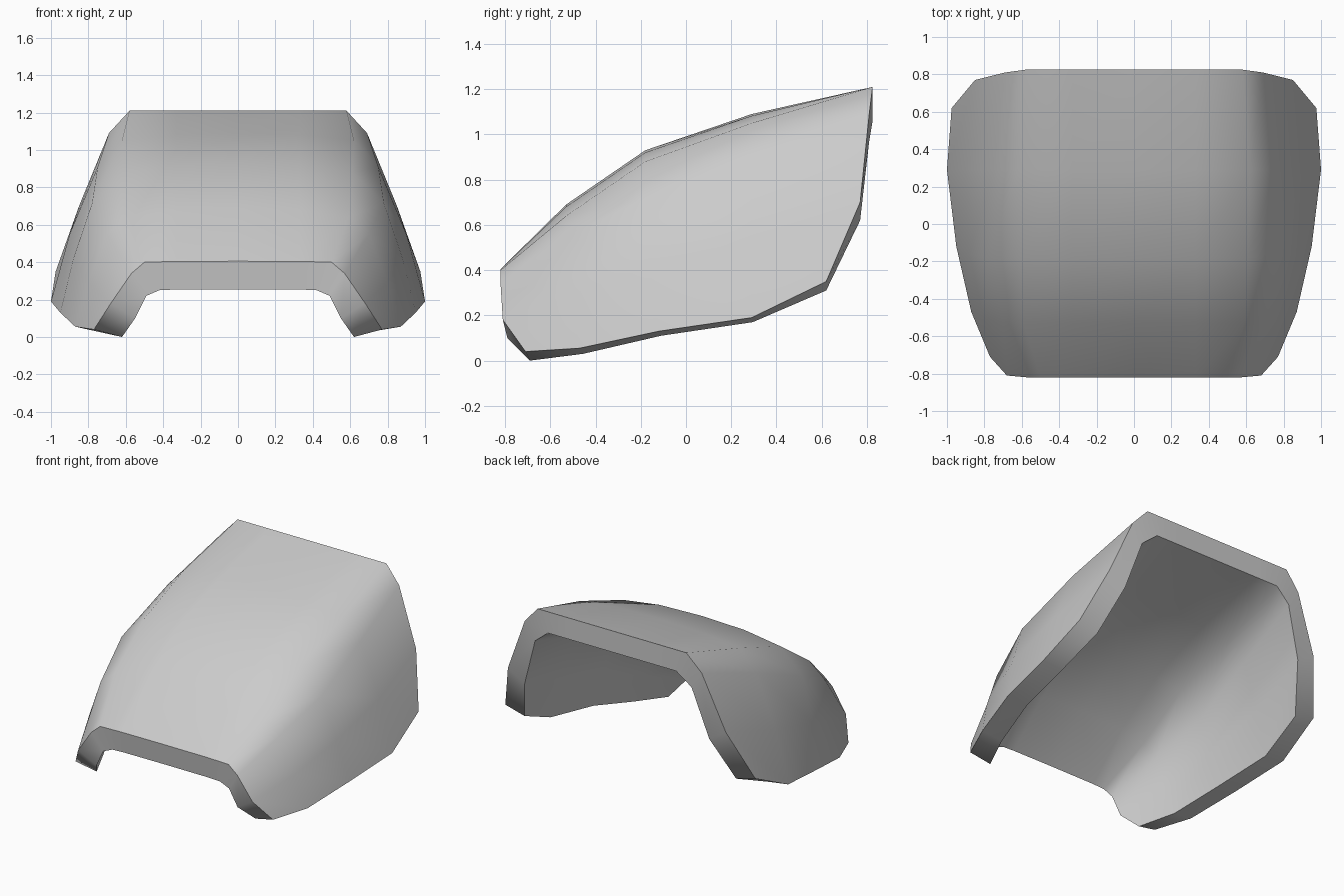
import bpy
import bmesh

cube = bpy.data.objects.get("Cube")
if cube:
    bpy.data.objects.remove(cube, do_unlink=True)

# Lengthwise lines of the left half, each listed from front to back
crown_heights = [.405, .69, .93, 1.09, 1.21]
ridge = [(.5, -.82, .4), (.59, -.53, .64), (.61, -.18, .88), (.62, .29, 1.05), (.58, .825, 1.21)]
shoulder = [(.57, -.82, .34), (.7, -.53, .55), (.78, -.18, .715), (.75, .29, .91), (.69, .81, 1.09)]
flank = [(.68, -.81, .18), (.8, -.51, .29), (.88, -.16, .42), (.9, .29, .55), (.85, .77, .7)]
lower = [(.77, -.71, .04), (.87, -.47, .055), (.95, -.12, .13), (1, .29, .19), (.975, .62, .35)]

# Wall thickness on those lines, in x and z
wall = [(-.08, -.15), (-.08, -.12), (-.13, -.08), (-.15, -.04)]
crown_drop = -.15
lip_drop = [-.04, -.025, -.02, -.02, -.04]


def section(k, inner):
    """One arch from right rim to left rim."""
    half = [line[k] for line in (ridge, shoulder, flank, lower)]
    top = crown_heights[k]
    if inner:
        push = .005 * (4 - k)
        drops = [dz for dx, dz in wall[:-1]] + [lip_drop[k]]
        half = [(x + dx, y + push, z + dz)
                for (x, y, z), (dx, _), dz in zip(half, wall, drops)]
        top += crown_drop
    y, z = half[0][1:]
    half.insert(0, (.33, y, top + .2 * (z - top)))
    return [(-x, y, z) for x, y, z in reversed(half)] + [(0, y, top)] + half


bm = bmesh.new()
outer = [[bm.verts.new(p) for p in section(k, False)] for k in range(len(ridge))]
inner = [[bm.verts.new(p) for p in section(k, True)] for k in range(len(ridge))]

# Outer and inner skins
for grid in (outer, inner):
    for row, following in zip(grid, grid[1:]):
        for i in range(len(row) - 1):
            bm.faces.new((row[i], row[i + 1], following[i + 1], following[i]))


def border(grid):
    left = [row[-1] for row in grid[1:-1]]
    right = [row[0] for row in reversed(grid[1:-1])]
    return grid[0] + left + grid[-1][::-1] + right


# Rim joining the skins, with crisp edges on both sides
loop_out, loop_in = border(outer), border(inner)
for i in range(len(loop_out)):
    j = (i + 1) % len(loop_out)
    bm.faces.new((loop_out[i], loop_out[j], loop_in[j], loop_in[i]))

bmesh.ops.recalc_face_normals(bm, faces=bm.faces)
for face in bm.faces:
    face.smooth = True
for loop in (loop_out, loop_in):
    for v, w in zip(loop, loop[1:] + loop[:1]):
        bm.edges.get((v, w)).smooth = False

mesh = bpy.data.meshes.new("curved_guard_shell")
bm.to_mesh(mesh)
bm.free()

# Plain grey finish
grey = bpy.data.materials.new("light grey")
grey.use_nodes = True
colour = (.6, .6, .6, 1)
grey.diffuse_color = colour
shader = next(n for n in grey.node_tree.nodes if n.type == 'BSDF_PRINCIPLED')
shader.inputs["Base Color"].default_value = colour
mesh.materials.append(grey)

shell = bpy.data.objects.new("curved_guard_shell", mesh)
bpy.context.collection.objects.link(shell)
